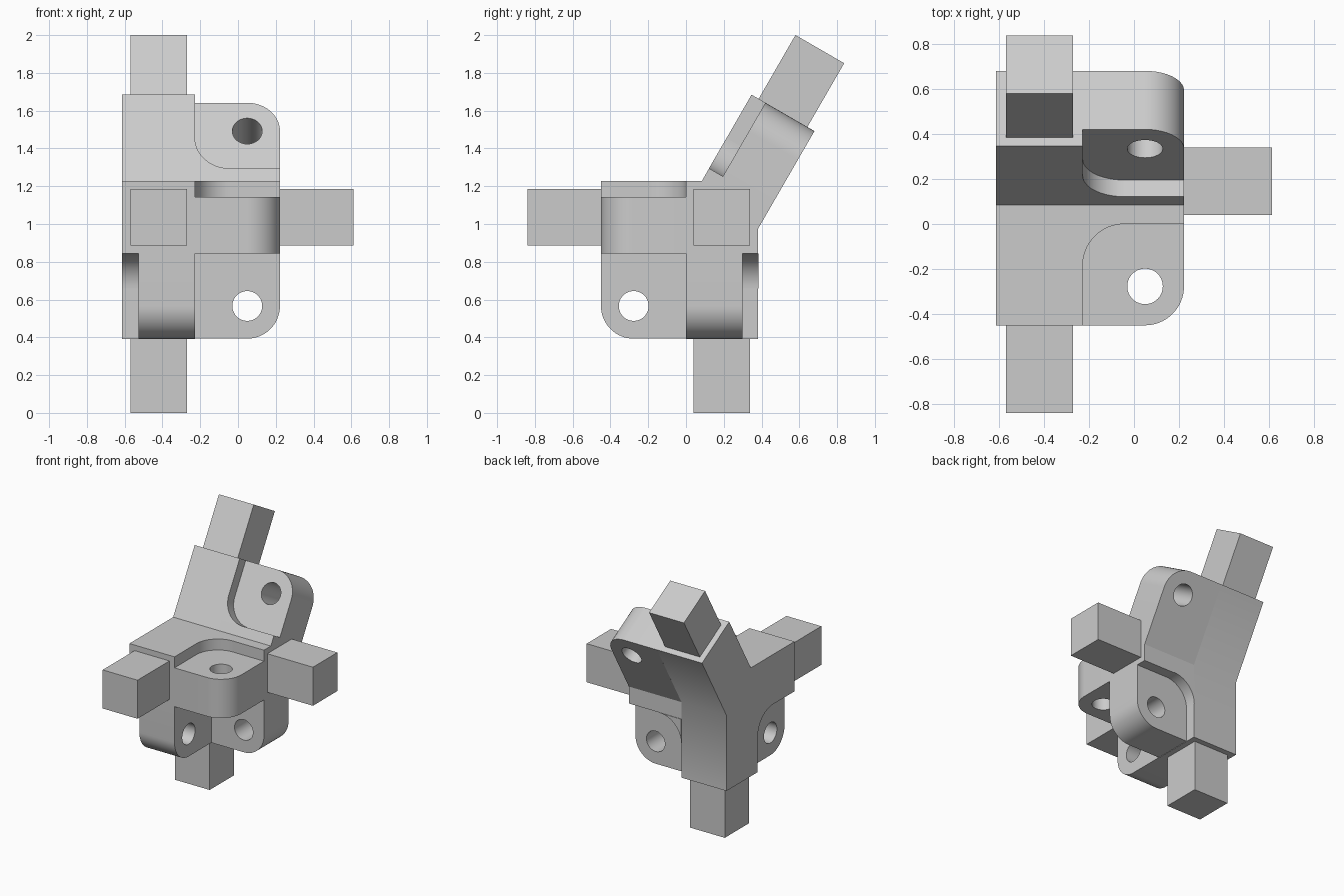
import bpy
import bmesh
import math
from mathutils import Matrix, Vector

cube = bpy.data.objects.get("Cube")
if cube:
    bpy.data.objects.remove(cube, do_unlink=True)

# One plain grey for every part
grey = bpy.data.materials.new("plain_grey")
grey.use_nodes = True
colour = (0.6, 0.6, 0.6, 1)
grey.diffuse_color = colour
for node in grey.node_tree.nodes:
    if node.type == 'BSDF_PRINCIPLED':
        node.inputs["Base Color"].default_value = colour

X, Y, Z = Vector((1, 0, 0)), Vector((0, 1, 0)), Vector((0, 0, 1))
SLANT = Vector((0, 0.5, math.sqrt(0.75)))       # direction of the leaning arm
SLANT_FRONT = X.cross(SLANT)

WIDTH = 0.385      # square housing section
REACH = 0.45       # housing length beyond the core
PLATE = 0.30       # lug thickness, also the peg section
LEFT, INNER, RIGHT = -0.613, -0.228, 0.222


def frame(origin, u, v, w):
    m = Matrix((u, v, w)).transposed().to_4x4()
    m.translation = origin
    return m


def arc(cx, cy, r, start, end, steps):
    angles = [math.radians(start + (end - start) * i / steps) for i in range(steps + 1)]
    return [(cx + r * math.cos(a), cy + r * math.sin(a)) for a in angles]


def prism(name, outlines, matrix, low, high):
    """Extrude flat outlines (later ones are holes) along the frame's third axis."""
    curve = bpy.data.curves.new(name, 'CURVE')
    curve.dimensions = '2D'
    curve.fill_mode = 'BOTH'
    curve.extrude = (high - low) / 2
    for points in outlines:
        spline = curve.splines.new('POLY')
        spline.points.add(len(points) - 1)
        for p, (a, b) in zip(spline.points, points):
            p.co = (a, b, 0, 1)
        spline.use_cyclic_u = True
    obj = bpy.data.objects.new(name, curve)
    bpy.context.collection.objects.link(obj)
    bpy.ops.object.select_all(action='DESELECT')
    obj.select_set(True)
    bpy.context.view_layer.objects.active = obj
    bpy.ops.object.convert(target='MESH')
    obj = bpy.context.view_layer.objects.active
    bm = bmesh.new()
    bm.from_mesh(obj.data)
    bmesh.ops.remove_doubles(bm, verts=bm.verts, dist=1e-5)
    bmesh.ops.transform(bm, verts=bm.verts,
                        matrix=matrix @ Matrix.Translation((0, 0, (low + high) / 2)))
    bmesh.ops.recalc_face_normals(bm, faces=bm.faces)
    bm.to_mesh(obj.data)
    bm.free()
    obj.data.materials.clear()
    obj.data.materials.append(grey)
    bpy.ops.object.shade_smooth_by_angle(angle=math.radians(30))
    return obj


# Main body: front, lower and leaning housings in one side profile
side = frame(Vector((0, 0, 0)), Y, Z, X)
body = [(-0.45, 0.843), (0, 0.843), (0, 0.39), (0.381, 0.39), (0.381, 0.974),
        (0.68, 1.492), (0.347, 1.6845), (0.084, 1.228), (-0.45, 1.228)]
prism("main_body", [body], side, LEFT, INNER)

# Sideways housing with the start of the leaning face
housing = [(0, 0.843), (0.381, 0.843), (0.381, 0.974), (0.455, 1.102),
           (0.122, 1.2945), (0.084, 1.228), (0, 1.228)]
prism("side_housing", [housing], side, INNER, RIGHT)

# Bolt lugs: rounded plate with a hole, plus a fillet in the recess corner
HOLE = 0.277
lug = [(0, 0), (REACH, 0)] + arc(HOLE, HOLE, REACH - HOLE, 0, 90, 16) + [(0, REACH)]
hole = arc(HOLE, HOLE, 0.079, 360, 0, 40)[:-1]
fillet = [(0, 0)] + arc(0.185, 0.185, 0.185, 270, 180, 16)
corner = Vector((INNER, 0, 0.843))
lugs = {
    "level": frame(corner, -Y, X, Z),
    "back": frame(corner, X, -Z, Y),
    "side": frame(corner, -Z, -Y, -X),
    "leaning": frame(Vector((INNER, 0.455, 1.102)), X, SLANT, SLANT_FRONT),
}
for name, matrix in lugs.items():
    prism(name + "_lug", [lug, hole], matrix, 0, PLATE)
    prism(name + "_fillet", [fillet], matrix, PLATE, WIDTH)

# Square pegs on the end of each housing
h = 0.149
square = [(-h, -h), (h, -h), (h, h), (-h, h)]
pegs = {
    "lower": frame(Vector((-0.42, 0.19, 0.39)), Y, X, -Z),
    "front": frame(Vector((-0.42, -0.45, 1.036)), X, Z, -Y),
    "side": frame(Vector((RIGHT, 0.19, 1.036)), Y, Z, X),
    "leaning": frame(Vector((-0.42, 0.5135, 1.588)), SLANT_FRONT, X, SLANT),
}
for name, matrix in pegs.items():
    prism(name + "_peg", [square], matrix, 0, 0.39)
